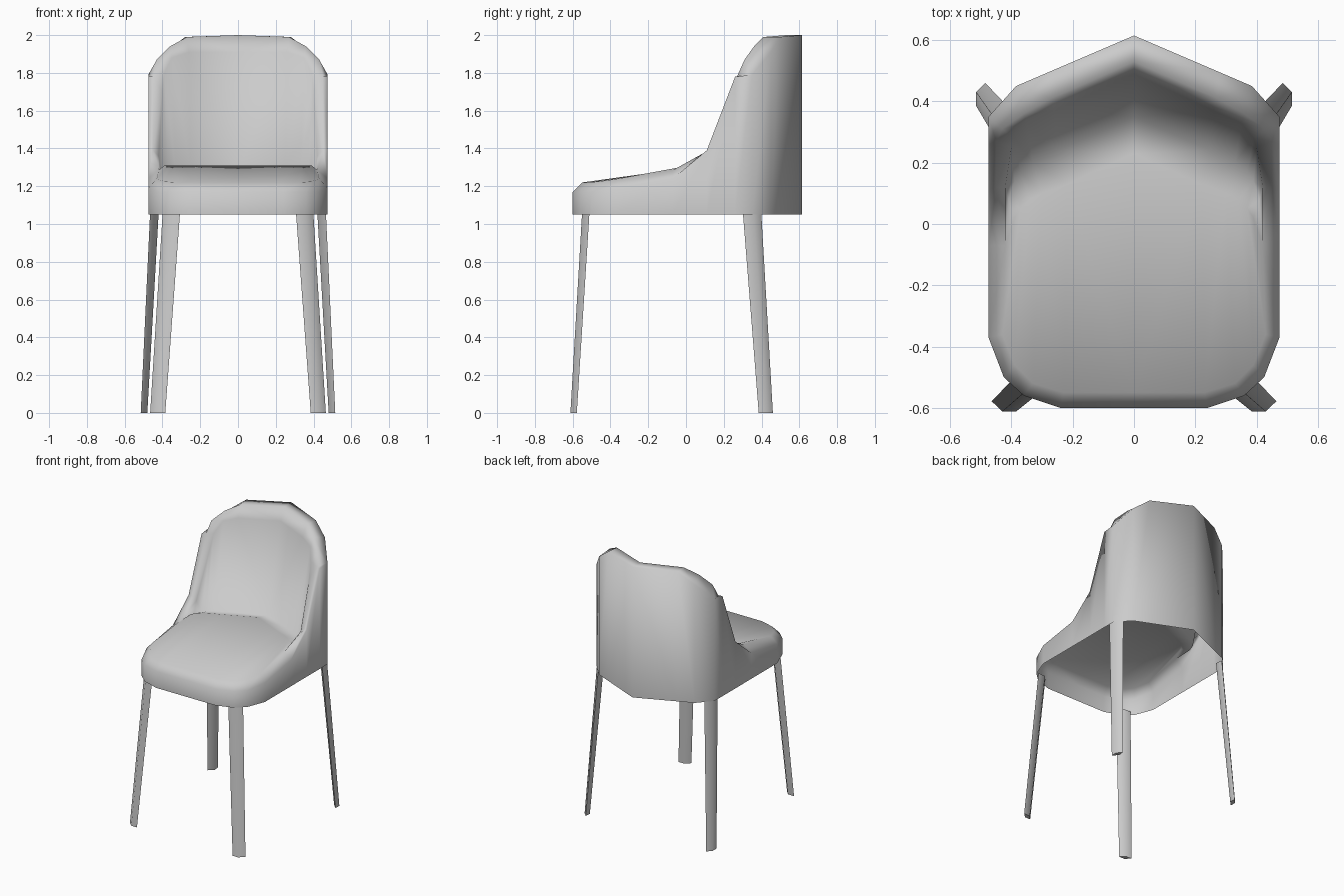
import bpy
import bmesh
from mathutils import Vector

cube = bpy.data.objects.get("Cube")
if cube:
    bpy.data.objects.remove(cube, do_unlink=True)


def make_material(name, color):
    material = bpy.data.materials.new(name)
    material.use_nodes = True
    material.diffuse_color = color
    material.node_tree.nodes["Principled BSDF"].inputs["Base Color"].default_value = color
    return material


grey = make_material("light grey", (0.6, 0.6, 0.6, 1))


def finish(bm, name, angle):
    """Turn a half model into a smooth object mirrored across x."""
    bmesh.ops.remove_doubles(bm, verts=bm.verts, dist=0.001)
    bmesh.ops.recalc_face_normals(bm, faces=bm.faces)
    mesh = bpy.data.meshes.new(name)
    bm.to_mesh(mesh)
    bm.free()
    mesh.materials.append(grey)
    obj = bpy.data.objects.new(name, mesh)
    bpy.context.collection.objects.link(obj)
    mirror = obj.modifiers.new("mirror", "MIRROR")
    mirror.use_clip = True
    bpy.ops.object.select_all(action="DESELECT")
    obj.select_set(True)
    bpy.context.view_layer.objects.active = obj
    bpy.ops.object.modifier_apply(modifier=mirror.name)
    bpy.ops.object.shade_smooth_by_angle(angle=angle)
    return obj


# Half outlines of the shell, running from the front centre to the back centre
outer = [(0, -.6, 1.17), (.24, -.6, 1.17), (.36, -.56, 1.17), (.425, -.5, 1.17),
         (.475, -.37, 1.19), (.475, -.07, 1.24), (.475, .11, 1.39), (.475, .26, 1.78),
         (.475, .35, 1.79), (.385, .45, 1.91), (.28, .495, 1.99), (0, .615, 2)]
rim = [(0, -.55, 1.22), (.23, -.55, 1.22), (.33, -.52, 1.22), (.39, -.46, 1.225),
       (.43, -.36, 1.24), (.42, -.07, 1.285), (.45, .12, 1.39), (.45, .27, 1.78),
       (.43, .31, 1.87), (.36, .36, 1.94), (.27, .41, 1.99), (0, .53, 2)]
front_rim = rim[:6]
# Backrest lining, the crease where it meets the cushion, and the cushion's rear edge
lining = front_rim + [(.42, .12, 1.36), (.4, .25, 1.7), (.39, .28, 1.8),
                      (.35, .33, 1.88), (.26, .37, 1.91), (0, .49, 1.91)]
crease = front_rim + [(x, y, 1.28) for x, y in
                      [(.41, .08), (.39, .14), (.37, .17), (.33, .2), (.25, .24), (0, .35)]]
cushion = front_rim + [(x, y, 1.31) for x, y in
                       [(.39, .02), (.37, .05), (.34, .08), (.3, .1), (.22, .13), (0, .23)]]
bottom = [(x, y, 1.05) for x, y, z in outer]

# Open-bottomed seat shell
bm = bmesh.new()
loops = [[bm.verts.new(p) for p in loop]
         for loop in (bottom, outer, rim, lining, crease, cushion)]
for low, high in zip(loops, loops[1:]):
    for i in range(len(low) - 1):
        bm.faces.new((low[i], low[i + 1], high[i + 1], high[i]))
seat = loops[-1]
for i in range(5):
    bm.faces.new((seat[i], seat[i + 1], seat[-2 - i], seat[-1 - i]))
finish(bm, "seat_shell", 3.1)


def make_legs(name, foot, shift, scale):
    """A slim four-sided leg, splayed outwards to the floor."""
    bm = bmesh.new()
    points = [Vector((x, y, 0)) for x, y in foot]
    centre = sum(points, Vector()) / len(points)
    top_centre = centre + Vector(shift)
    lower = [bm.verts.new(p) for p in points]
    upper = [bm.verts.new(top_centre + (p - centre) * scale) for p in points]
    bm.faces.new(lower)
    bm.faces.new(upper)
    for i in range(4):
        j = (i + 1) % 4
        bm.faces.new((lower[i], lower[j], upper[j], upper[i]))
    finish(bm, name, 1.0)


make_legs("front_legs", [(.465, -.578), (.43, -.612), (.385, -.612), (.415, -.58)],
          (-.073, .065, 1.07), 1.15)
make_legs("back_legs", [(.485, .46), (.515, .43), (.515, .385), (.48, .42)],
          (-.055, -.073, 1.07), 1.3)
